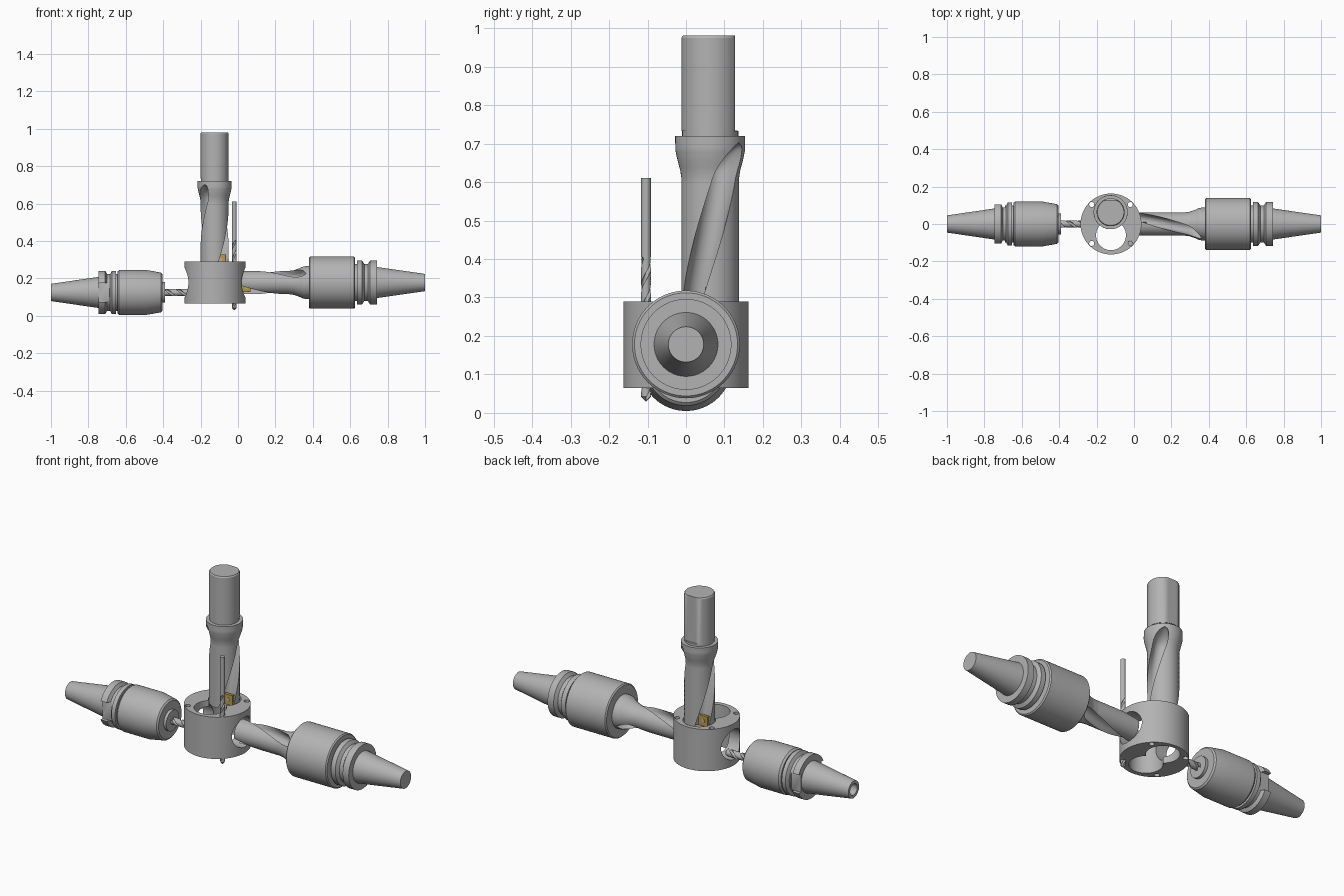
import bpy, bmesh, math
from math import sin, cos, asin, sqrt, pi, radians
from mathutils import Matrix, Vector

cube = bpy.data.objects.get("Cube")
if cube:
    bpy.data.objects.remove(cube)


def material(name, rgb, rough=0.5):
    m = bpy.data.materials.new(name)
    m.use_nodes = True
    m.diffuse_color = (*rgb, 1)
    bsdf = m.node_tree.nodes["Principled BSDF"]
    bsdf.inputs["Base Color"].default_value = (*rgb, 1)
    bsdf.inputs["Roughness"].default_value = rough
    return m


STEEL = material("steel grey", (0.45, 0.45, 0.45))
GOLD = material("insert gold", (0.5, 0.33, 0.06))


def frame(loc, axis):
    """Placement whose local z runs along the given world axis."""
    cols = {"z": ((1, 0, 0), (0, 1, 0), (0, 0, 1)),
            "x": ((0, 1, 0), (0, 0, 1), (1, 0, 0)),
            "-x": ((0, -1, 0), (0, 0, 1), (-1, 0, 0))}[axis]
    return Matrix.Translation(loc) @ Matrix(cols).transposed().to_4x4()


def finish(bm, name, place, mat=STEEL):
    bmesh.ops.remove_doubles(bm, verts=bm.verts, dist=1e-5)
    bmesh.ops.recalc_face_normals(bm, faces=bm.faces)
    mesh = bpy.data.meshes.new(name)
    bm.to_mesh(mesh)
    bm.free()
    ob = bpy.data.objects.new(name, mesh)
    ob.matrix_world = place
    mesh.materials.append(mat)
    bpy.context.collection.objects.link(ob)
    return ob


def smooth(ob):
    bpy.ops.object.select_all(action="DESELECT")
    ob.select_set(True)
    bpy.context.view_layer.objects.active = ob
    bpy.ops.object.shade_smooth_by_angle(angle=radians(30))


def skin(bm, rings):
    """Bridge closed loops of points and cap both ends."""
    loops = [[bm.verts.new(p) for p in ring] for ring in rings]
    n = len(loops[0])
    for a, b in zip(loops, loops[1:]):
        for i in range(n):
            j = (i + 1) % n
            bm.faces.new((a[i], a[j], b[j], b[i]))
    bm.faces.new(loops[0][::-1])
    bm.faces.new(loops[-1])


def lathe(name, profile, place, sides=64):
    bm = bmesh.new()
    skin(bm, [[(r * cos(2 * pi * i / sides), r * sin(2 * pi * i / sides), z)
               for i in range(sides)] for z, r in profile])
    return finish(bm, name, place)


def box(name, size, centre, place, mat=STEEL):
    bm = bmesh.new()
    bmesh.ops.create_cube(bm, size=1, matrix=Matrix.Translation(centre) @ Matrix.Diagonal((*size, 1)))
    return finish(bm, name, place, mat)


def cut(ob, cutters):
    for c in cutters:
        mod = ob.modifiers.new("cut", "BOOLEAN")
        mod.operation, mod.solver, mod.object = "DIFFERENCE", "EXACT", c
        bpy.context.view_layer.update()
        result = bpy.data.meshes.new_from_object(
            ob.evaluated_get(bpy.context.evaluated_depsgraph_get()))
        ob.modifiers.remove(mod)
        ob.data = result
        bpy.data.objects.remove(c)


def section(R, rho, d, turn, arc=20, bow=14):
    """Round outline with two opposite U-shaped flutes."""
    pts = []
    half = asin(rho / R)
    for side in (0, pi):
        flute = [(d + rho * cos(t), rho * sin(t))
                 for t in (-pi / 2 - pi * i / bow for i in range(bow + 1))]
        edge = R * cos(half)
        flute = [(edge, -rho)] + flute + [(edge, rho)]
        outer = [(R * cos(t), R * sin(t))
                 for t in (half + (pi - 2 * half) * i / arc for i in range(1, arc))]
        for x, y in flute + outer:
            k = min(1, R / max(sqrt(x * x + y * y), 1e-9))
            a = turn + side
            pts.append((k * (x * cos(a) - y * sin(a)), k * (x * sin(a) + y * cos(a))))
    return pts


def drill(name, profile, place, body, top, tip_angle, rate, step, flat=None):
    """Twisted fluted tool, tip at local z = 0, flutes running out at top."""
    stations = [profile[0]]
    for (z0, r0), (z1, r1) in zip(profile, profile[1:]):
        n = max(1, math.ceil((z1 - z0) / step)) if z0 < top else 1
        stations += [(z0 + (z1 - z0) * i / n, r0 + (r1 - r0) * i / n) for i in range(1, n + 1)]
    rings = []
    for z, R in stations:
        small = min(R, body)
        rho, d = 0.47 * small, 0.6 * small
        t = min(1, max(0, (z - top + body) / body))
        rho *= sqrt(1 - t * t)
        d += (R - d) * t * t
        ring = [(x, y, z) for x, y in section(R, rho, d, tip_angle + rate * min(z, top))]
        if flat and z > flat[0]:
            ring = [(x, min(y, flat[1]), z) for x, y, z in ring]
        rings.append(ring)
    bm = bmesh.new()
    skin(bm, rings)
    smooth(finish(bm, name, place))


def inserts(name, place, R, tip_angle):
    """Pair of cutting tips seated against the flute walls, with screws."""
    for i in range(2):
        p = place @ Matrix.Rotation(tip_angle + radians(50) + pi * i, 4, "Z")
        box(f"{name}_insert_{i + 1}", (0.72 * R, 0.2 * R, 0.75 * R), (0.42 * R, -0.09 * R, 0.38 * R), p, GOLD)
        screw = p @ Matrix.Translation((0.42 * R, -0.18 * R, 0.4 * R)) @ Matrix.Rotation(pi / 2, 4, "X")
        smooth(lathe(f"{name}_screw_{i + 1}", [(0, 0.13 * R), (0.04 * R, 0.13 * R)], screw, 16))


# Workpiece: a bored collar with cross bore and four bolt holes
CX = -0.123
ring = lathe("bored_ring", [(0.065, 0.163), (0.29, 0.163)], frame((CX, 0, 0), "z"), 96)
bores = [lathe("bore", [(0, 0.08), (0.4, 0.08)], frame((CX, y, 0), "z")) for y in (0.063, -0.06)]
bores += [lathe("bolt_hole", [(0, 0.0135), (0.4, 0.0135)], frame((CX + sx * 0.103, sy * 0.104, 0), "z"), 24)
          for sx in (-1, 1) for sy in (-1, 1)]
bores.append(lathe("cross_bore", [(0, 0.08), (0.5, 0.08)], frame((CX - 0.25, 0, 0.178), "x")))
cut(ring, bores)
smooth(ring)

# Upright indexable drill with flatted shank
place = frame((-0.125, 0.063, 0.27), "z")
drill("upright_drill",
      [(0, 0.075), (0.34, 0.075), (0.36, 0.078), (0.39, 0.086), (0.415, 0.091), (0.45, 0.091),
       (0.45, 0.073), (0.463, 0.073), (0.463, 0.075), (0.464, 0.075), (0.705, 0.075), (0.711, 0.071)],
      place, 0.075, 0.43, radians(-50), radians(100) / 0.41, 0.01, flat=(0.4635, 0.065))
inserts("upright_drill", place, 0.075, radians(-50))

# Slim twist drill in the front bolt hole
drill("slim_drill", [(0, 0.001), (0.012, 0.0125), (0.37, 0.0125), (0.58, 0.0125)],
      frame((-0.02, -0.104, 0.03), "z"), 0.0125, 0.375, 0, 2 * pi / 0.13, 0.006)

# Large sideways drill
place = frame((0.02, 0, 0.178), "x")
drill("side_drill",
      [(0, 0.062), (0.25, 0.062), (0.28, 0.066), (0.31, 0.077), (0.33, 0.086), (0.345, 0.088), (0.38, 0.088)],
      place, 0.062, 0.34, radians(45), radians(95) / 0.32, 0.01)
inserts("side_drill", place, 0.062, radians(45))

# Tool holder of the large drill
smooth(lathe("large_holder",
             [(0, 0.134), (0.006, 0.14), (0.239, 0.14), (0.245, 0.134), (0.245, 0.1), (0.257, 0.1),
              (0.257, 0.118), (0.283, 0.118), (0.295, 0.1), (0.315, 0.1), (0.327, 0.118), (0.363, 0.118),
              (0.363, 0.083), (0.62, 0.046)], frame((0.38, 0, 0.178), "x"), 96))

# Small sideways twist drill
drill("small_drill", [(0, 0.001), (0.015, 0.019), (0.16, 0.019)],
      frame((-0.235, 0, 0.125), "-x"), 0.019, 0.2, 0, 2 * pi / 0.13, 0.006)

# Tool holder of the small drill, with drive slots and a drawbar hole
place = frame((-0.39, 0, 0.125), "-x")
holder = lathe("small_holder",
               [(0, 0.055), (0.015, 0.055), (0.015, 0.098), (0.022, 0.106), (0.1, 0.12), (0.245, 0.12),
                (0.255, 0.112), (0.255, 0.1), (0.262, 0.1), (0.262, 0.116), (0.284, 0.116), (0.294, 0.098),
                (0.31, 0.098), (0.32, 0.116), (0.356, 0.116), (0.356, 0.083), (0.61, 0.046)], place, 96)
slots = [box("slot", (0.08, 0.1, 0.07), (s * 0.127, 0, 0.335), place) for s in (-1, 1)]
cut(holder, slots + [lathe("hole", [(0.53, 0.03), (0.65, 0.03)], place, 32)])
smooth(holder)
